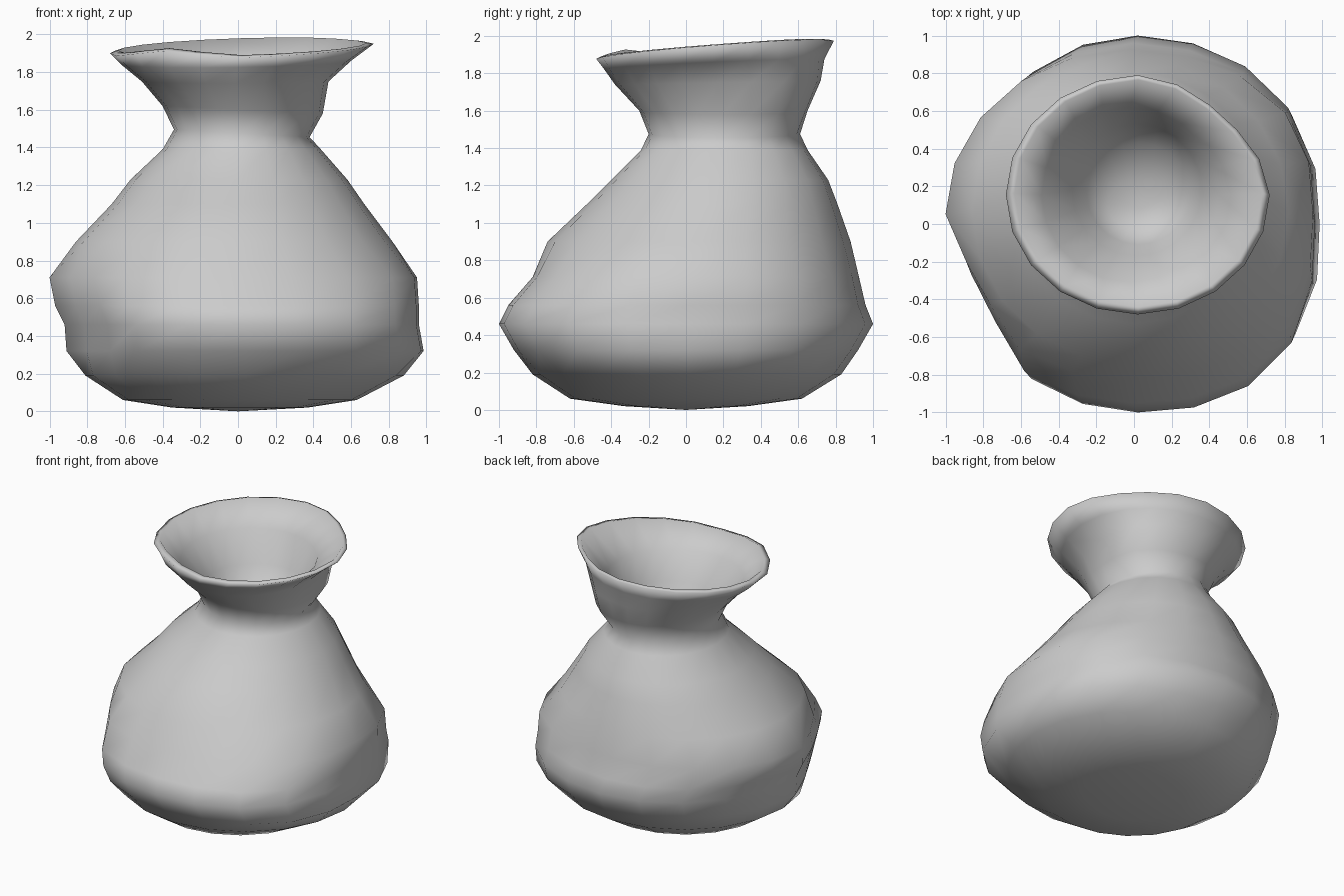
import bpy, bmesh
from math import cos, sin, pi, exp, radians

if "Cube" in bpy.data.objects:
    bpy.data.objects.remove(bpy.data.objects["Cube"])

SIDES = 20

# Outer wall: left x, right x, front y, back y, height
BODY = [
    (-.35, .37, -.33, .33, .02),
    (-.61, .63, -.62, .62, .06),
    (-.81, .88, -.82, .83, .19),
    (-.91, .985, -.92, .92, .32),
    (-.92, .96, -1.0, 1.0, .46),
    (-.97, .96, -.95, .96, .56),
    (-1.0, .95, -.82, .925, .71),
    (-.86, .82, -.74, .88, .90),
    (-.67, .67, -.53, .81, 1.10),
    (-.57, .58, -.40, .76, 1.23),
    (-.40, .44, -.24, .65, 1.39),
]
# Neck and lip: same, plus height tilt along x and along y
NECK = [
    (-.34, .38, -.20, .61, 1.475, -.02, 0),
    (-.40, .45, -.25, .65, 1.60, -.02, 0),
    (-.51, .48, -.38, .72, 1.75, 0, .01),
    (-.62, .60, -.44, .74, 1.85, .01, .025),
]
LIP = [
    (-.68, .72, -.48, .79, 1.925, .025, .048),
    (-.635, .68, -.44, .765, 1.935, .02, .045),
]
FUNNEL = [
    (-.49, .45, -.31, .62, 1.78, 0, .02),
    (-.33, .36, -.17, .53, 1.58, 0, 0),
    (-.25, .30, -.11, .43, 1.42, 0, 0),
    (-.14, .20, -.03, .24, 1.33, 0, 0),
]
# Bulges and dents: angle in degrees -> (strength, width)
BODY_SHAPE = [(207, -.10, 14), (318, .075, 28), (38, .05, 25), (236, .02, 12)]
NECK_SHAPE = [(40, .10, 25)]
LIP_SHAPE = [(45, -.08, 28)]


def ring(bm, data, shape=()):
    xl, xr, yf, yb, z, tx, ty = (*data, 0, 0)[:7]
    verts = []
    for i in range(SIDES):
        a = 360 * i / SIDES
        c, s = cos(radians(a)), sin(radians(a))
        k = 1
        for mid, strength, width in shape:
            d = (a - mid + 180) % 360 - 180
            # keep the four measured outline points in place
            k += strength * exp(-(d / width) ** 2) * (a % 90 != 0)
        verts.append(bm.verts.new(((xl + xr) / 2 + (xr - xl) / 2 * c * k,
                                   (yf + yb) / 2 + (yb - yf) / 2 * s * k,
                                   z + tx * c + ty * s)))
    return verts


bm = bmesh.new()
rings = [ring(bm, r, BODY_SHAPE if .25 < r[4] < .75 else ()) for r in BODY]
rings += [ring(bm, r, NECK_SHAPE if 1.5 < r[4] < 1.8 else ()) for r in NECK]
lips = [ring(bm, r, LIP_SHAPE) for r in LIP]
rings += lips + [ring(bm, r) for r in FUNNEL]

# Raised front-left part of the lip
for r in lips:
    for i, dz in ((12, .02), (13, .04), (14, .02)):
        r[i].co.z += dz

# Walls, base and funnel floor
for lo, hi in zip(rings, rings[1:]):
    for i in range(SIDES):
        j = (i + 1) % SIDES
        bm.faces.new((lo[i], lo[j], hi[j], hi[i]))
base = bm.verts.new((0, 0, 0))
floor = bm.verts.new((.04, .08, 1.31))
for i in range(SIDES):
    j = (i + 1) % SIDES
    bm.faces.new((base, rings[0][j], rings[0][i]))
    bm.faces.new((floor, rings[-1][i], rings[-1][j]))
bmesh.ops.recalc_face_normals(bm, faces=bm.faces)

mesh = bpy.data.meshes.new("vase")
bm.to_mesh(mesh)
bm.free()
vase = bpy.data.objects.new("vase", mesh)
bpy.context.collection.objects.link(vase)
mesh.shade_smooth()
